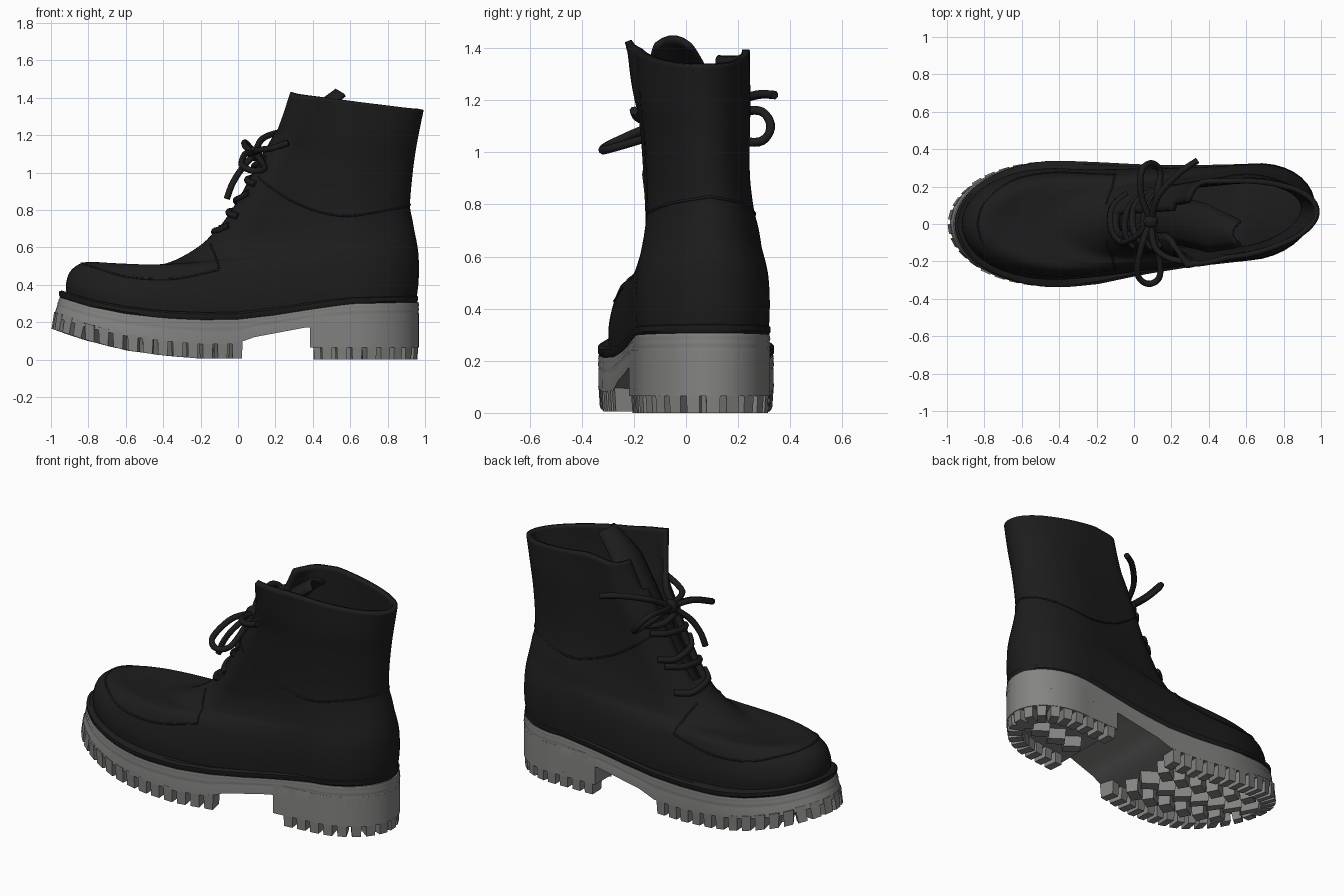
import bpy, bmesh, math
from mathutils import Vector
from mathutils.bvhtree import BVHTree

cube = bpy.data.objects.get("Cube")
if cube:
    bpy.data.objects.remove(cube, do_unlink=True)


def material(name, col):
    m = bpy.data.materials.new(name)
    m.use_nodes = True
    m.diffuse_color = (*col, 1)
    m.node_tree.nodes["Principled BSDF"].inputs["Base Color"].default_value = (*col, 1)
    return m


BLACK = material("black leather", (0.012, 0.012, 0.012))
GREY = material("grey rubber", (0.23, 0.23, 0.225))
N = 32  # samples along each side of an outline


def finish(name, bm, mat, angle=35, fix=True):
    if fix:
        bmesh.ops.recalc_face_normals(bm, faces=bm.faces)
    me = bpy.data.meshes.new(name)
    bm.to_mesh(me)
    bm.free()
    me.materials.append(mat)
    ob = bpy.data.objects.new(name, me)
    bpy.context.collection.objects.link(ob)
    bpy.ops.object.select_all(action='DESELECT')
    ob.select_set(True)
    bpy.context.view_layer.objects.active = ob
    bpy.ops.object.shade_smooth_by_angle(angle=math.radians(angle))
    return ob


def interp(pts):
    """Piecewise linear function through (x, value) pairs."""
    def f(x):
        if x <= pts[0][0]:
            return pts[0][1]
        for (a, va), (b, vb) in zip(pts, pts[1:]):
            if x <= b:
                return va + (vb - va) * (x - a) / (b - a)
        return pts[-1][1]
    return f


def catmull(rows, sub):
    out = []
    for i in range(len(rows) - 1):
        a, b, c, d = (rows[max(0, min(len(rows) - 1, i + o))] for o in (-1, 0, 1, 2))
        for s in range(sub):
            t = s / sub
            out.append([q + t / 2 * (r - p + t * (2*p - 5*q + 4*r - w + t * (3*(q - r) + w - p)))
                        for p, q, r, w in zip(a, b, c, d)])
    return out + [list(rows[-1])]


def round_end(t):
    return 1.0 if t >= 1 else math.sqrt(max(0, 1 - (1 - t) ** 2))


def ring(xf, xb, width, lf, lb, height, start=0.0):
    """Foot-shaped loop: rounded toe and heel, width and height given along x."""
    right, left = [], []
    for i in range(N + 1):
        u = (1 - math.cos(math.pi * i / N)) / 2
        u = start + (1 - start) * u
        x = xf + (xb - xf) * u
        h = width(x, u) * round_end((x - xf) / lf) * round_end((xb - x) / lb)
        right.append(Vector((x, centre(x) - h, height(x, u))))
        left.append(Vector((x, centre(x) + h, height(x, u))))
    if start:
        return right + left[::-1]
    return right + left[-2:0:-1]


def loft(rings, caps=True):
    bm = bmesh.new()
    vs = [[bm.verts.new(p) for p in r] for r in rings]
    n = len(vs[0])
    for a, b in zip(vs, vs[1:]):
        for j in range(n):
            k = (j + 1) % n
            bm.faces.new((a[j], a[k], b[k], b[j]))
    if caps:
        closed = n == 2 * N  # toe and heel tips are shared
        for r in (vs[0], vs[-1]):
            for i in range(N):
                q = [r[i], r[i + 1], r[(n - i - 1) % n if closed else n - 2 - i],
                     r[(n - i) % n if closed else n - 1 - i]]
                bm.faces.new(list(dict.fromkeys(q)))
    return bm


centre = interp([(-0.35, 0), (-0.2, 0.004), (0.0, 0.02), (0.3, 0.042), (0.6, 0.062), (0.97, 0.095)])
sole_width = interp([(-0.6, 0.333), (-0.4, 0.338), (-0.2, 0.325), (0.05, 0.292), (0.3, 0.27), (0.6, 0.257)])
welt_top = interp([(-0.96, 0.375), (-0.8, 0.325), (-0.6, 0.285), (-0.4, 0.262), (-0.2, 0.252), (0.0, 0.255),
                   (0.2, 0.278), (0.4, 0.31), (0.6, 0.338), (0.97, 0.347)])
tread = interp([(-1, 0.165), (-0.8, 0.1), (-0.6, 0.05), (-0.4, 0.022), (-0.2, 0.005), (0.05, 0.005), (0.1, 0)])
slab_low = interp([(-1, 0.235), (-0.8, 0.17), (-0.6, 0.125), (-0.4, 0.1), (-0.2, 0.082), (0.03, 0.085),
                   (0.06, 0.115), (0.38, 0.175), (0.97, 0.18)])


def sole_ring(t, grow=0.0):
    """Outline between the slab underside (t=0) and the welt line (t=1)."""
    def height(x, u):
        return slab_low(x) + (welt_top(x) - 0.04 - slab_low(x)) * t
    return ring(-0.985 + 0.03 * t - grow, 0.967 + grow, lambda x, u: sole_width(x) + grow, 0.55, 0.34, height)


# Platform sole with shallow moulded ridges
finish("sole", loft([sole_ring(t, g) for t, g in (
    (0, 0), (0.5, 0), (0.62, -0.002), (0.7, 0.002), (0.78, -0.002), (0.86, 0.001), (1, -0.002))]), GREY, 60)

# Welt around the upper
finish("welt", loft([ring(-0.955 - g, 0.96 + g, lambda x, u: sole_width(x) + g, 0.55, 0.34,
                          lambda x, u: welt_top(x) + d)
                     for g, d in ((-0.006, -0.042), (0.002, -0.03), (0.002, -0.01), (-0.012, 0))]), BLACK)

# Heel block
cut = (0.385 + 0.985) / (0.967 + 0.985)
finish("heel_block", loft([ring(-0.985, 0.967, lambda x, u: sole_width(x), 0.55, 0.34,
                                lambda x, u: z, cut) for z in (0.065, 0.24)]), GREY)


# Tread lugs: a row around the edge and angled blocks inside
def lug(bm, corners, high, flare=0.0):
    mid = sum(corners, Vector()) / 4
    low = [bm.verts.new((*(mid + (c - mid) * 0.88).xy, tread(c.x))) for c in corners]
    top = [bm.verts.new((c.x + flare, c.y, tread(c.x) + high)) for c in corners]
    bm.faces.new(low)
    bm.faces.new(top)
    for i in range(4):
        k = (i + 1) % 4
        bm.faces.new((low[i], low[k], top[k], top[i]))


edge = ring(-1.003, 0.967, lambda x, u: sole_width(x), 0.55, 0.34, lambda x, u: 0)
edge.append(edge[0])


def along(s):
    for a, b in zip(edge, edge[1:]):
        d = (b - a).length
        if s <= d:
            return a + (b - a) * (s / d)
        s -= d
    return edge[-1].copy()


total = sum((b - a).length for a, b in zip(edge, edge[1:]))
count = 56
for name, lo, hi in (("forefoot_lugs", -1.01, 0.02), ("heel_lugs", 0.375, 1.0)):
    bm = bmesh.new()
    for i in range(count):
        s = total * i / count
        a, b = along(s), along(s + total / count * 0.7)
        if lo <= min(a.x, b.x) and max(a.x, b.x) <= hi + 0.03:
            inward = Vector((a.y - b.y, b.x - a.x, 0)).normalized() * 0.1
            lug(bm, [a, b, b + inward * 0.97, a + inward * 0.97], 0.09, 0.02 if a.x < -0.85 else 0)
    for ix in range(16):
        x = -0.86 + ix * 0.125
        for iy in range(-1, 2):
            y = iy * 0.14
            reach = sole_width(x) * round_end((x + 1) / 0.55) * round_end((0.967 - x) / 0.34) - 0.13
            if not lo + 0.03 < x < hi - 0.02 or abs(y) > reach:
                continue
            turn = math.radians(35 if iy % 2 else -35)
            e = Vector((math.cos(turn), math.sin(turn), 0)) * 0.058
            f = Vector((-e.y, e.x, 0)) * 0.65
            o = Vector((x, y + centre(x), 0))
            lug(bm, [o - e - f, o + e - f, o + e + f, o - e + f], 0.09)
    finish(name, bm, GREY, 20)

# Upper: loops climb the instep in front and the heel behind
# toe x, toe z, heel x, heel z, toe width, heel width, toe rounding, heel rounding, sag, shift in y
rows = [(-0.91, 0.32, 0.955, 0.33, 0.326, 0.25, 0.55, 0.34, -0.11, 0),
        (-0.92, 0.40, 0.965, 0.41, 0.324, 0.255, 0.55, 0.34, -0.10, 0),
        (-0.89, 0.48, 0.967, 0.49, 0.295, 0.257, 0.55, 0.35, -0.09, 0),
        (-0.80, 0.523, 0.965, 0.56, 0.252, 0.252, 0.52, 0.36, -0.06, 0),
        (-0.63, 0.504, 0.957, 0.62, 0.205, 0.243, 0.46, 0.38, -0.025, 0),
        (-0.40, 0.51, 0.945, 0.68, 0.172, 0.232, 0.36, 0.4, -0.01, 0),
        (-0.21, 0.605, 0.932, 0.75, 0.16, 0.222, 0.26, 0.42, 0, 0),
        (-0.10, 0.72, 0.92, 0.82, 0.165, 0.21, 0.2, 0.42, 0, -0.005),
        (0.0, 0.87, 0.927, 0.93, 0.175, 0.203, 0.17, 0.42, 0, -0.012),
        (0.10, 1.06, 0.943, 1.07, 0.19, 0.207, 0.15, 0.42, 0, -0.018),
        (0.19, 1.22, 0.965, 1.2, 0.21, 0.213, 0.14, 0.42, 0, -0.025),
        (0.262, 1.425, 0.993, 1.335, 0.23, 0.205, 0.12, 0.45, 0, -0.03)]
SUB = 6
rings = []
for xf, zf, xb, zb, ef, eb, lf, lb, sag, shift in catmull(rows, SUB):
    loop = ring(xf, xb, lambda x, u: ef + (eb - ef) * min(1, u * 1.4), lf, lb,
                lambda x, u: zf + (zb - zf) * u + sag * math.sin(math.pi * u))
    rings.append([p + Vector((0, shift, 0)) for p in loop])
bm = loft(rings, caps=False)
skin = BVHTree.FromBMesh(bm)
# Open the throat, then flare the right flap outwards and drop the left one
bm.faces.ensure_lookup_table()
slit = []
for k in range(7 * SUB, len(rings) - 1):
    m = 2 if k < 10 * SUB else 3
    slit += [bm.faces[k * 2 * N + j] for j in range(2 * N) if j < m or j >= 2 * N - m]
bmesh.ops.delete(bm, geom=slit, context='FACES')
for v in bm.verts:
    t = max(0, min(1, (v.co.z - 1.15) / 0.27)) * max(0, min(1, (0.5 - v.co.x) / 0.2))
    if v.co.y < 0:
        v.co.y -= t * max(0, v.co.y + 0.235)
    else:
        v.co.z -= 0.05 * t
upper = finish("upper", bm, BLACK, 50, fix=False)
wall = upper.modifiers.new("leather", 'SOLIDIFY')
wall.thickness = 0.028
wall.offset = -1

# Tongue behind the laces, its tip leaning to the right side
bm = bmesh.new()
path = catmull([(-0.1, 0.015, 0.66), (0.01, 0.015, 0.83), (0.14, 0.015, 1.05), (0.24, 0.0, 1.2),
                (0.36, -0.03, 1.34), (0.5, -0.05, 1.45)], 4)
strip = []
for i, (x, y, z) in enumerate(path):
    w = 0.07 + 0.06 * min(1, (len(path) - 1 - i) / 5)
    strip.append([bm.verts.new((x + 0.02 + 0.05 * t * t, y + w * t, z - 0.03 * t * t))
                  for t in (-1, -0.6, -0.2, 0.2, 0.6, 1)])
for a, b in zip(strip, strip[1:]):
    for j in range(5):
        bm.faces.new((a[j], a[j + 1], b[j + 1], b[j]))
tongue = finish("tongue", bm, BLACK, 60)
tongue.modifiers.new("felt", 'SOLIDIFY').thickness = 0.02


def tube(name, pts, radius):
    cu = bpy.data.curves.new(name, 'CURVE')
    cu.dimensions = '3D'
    cu.bevel_depth = radius
    cu.bevel_resolution = 2
    cu.use_fill_caps = True
    sp = cu.splines.new('POLY')
    sp.points.add(len(pts) - 1)
    for p, co in zip(sp.points, pts):
        p.co = (*co, 1)
    sp.use_smooth = True
    cu.materials.append(BLACK)
    bpy.context.collection.objects.link(bpy.data.objects.new(name, cu))


def on_skin(pts, lift):
    out = []
    for p in catmull(pts, 8):
        co, no, _, _ = skin.find_nearest(Vector(p))
        out.append(co + no * lift)
    return out


# Seams on both sides
for side, s in (("right", -1), ("left", 1)):
    for name, pts in (
            ("apron_seam", [(-0.1, 0.25, 0.48), (-0.35, 0.27, 0.43), (-0.6, 0.24, 0.44), (-0.79, 0.13, 0.5), (-0.84, 0, 0.52)]),
            ("facing_seam", [(-0.1, 0.25, 0.48), (-0.12, 0.18, 0.55), (-0.15, 0.1, 0.62)]),
            ("ankle_seam", [(0.1, 0.15, 0.98), (0.3, 0.25, 0.84), (0.55, 0.25, 0.77), (0.8, 0.15, 0.8), (0.93, 0, 0.83)])):
        tube(side + "_" + name, on_skin([(x, centre(x) + s * y, z) for x, y, z in pts], -0.002), 0.005)

# Lace bars across the throat
for i, (x, z) in enumerate([(-0.12, 0.7), (-0.06, 0.79), (-0.01, 0.87), (0.04, 0.96), (0.09, 1.05)]):
    tilt = 0.025 if i % 2 else -0.025
    tube("lace_bar", on_skin([(x + 0.06, -0.12, z - tilt), (x, -0.06, z), (x, 0.1, z + tilt),
                              (x + 0.08, 0.17, z + tilt)], 0.01), 0.018)

# Bow
knot = (0.09, 0.015, 1.1)
for name, pts in (
        ("bow_loop_right", [knot, (0.04, -0.12, 1.1), (0.02, -0.27, 1.04), (0.08, -0.32, 1.01), (0.14, -0.27, 1.02), (0.12, -0.1, 1.07), knot]),
        ("bow_loop_left", [knot, (0.04, 0.15, 1.14), (0.04, 0.28, 1.16), (0.09, 0.325, 1.1), (0.14, 0.28, 1.04), (0.12, 0.14, 1.06), knot]),
        ("lace_end_left", [knot, (0.13, 0.15, 1.18), (0.24, 0.27, 1.22), (0.34, 0.34, 1.22)]),
        ("lace_end_right", [knot, (0.11, -0.12, 1.12), (0.18, -0.18, 1.13), (0.27, -0.2, 1.16)]),
        ("lace_end_front", [knot, (0.02, -0.06, 1.02), (-0.03, -0.09, 0.94), (-0.06, -0.1, 0.86)])):
    tube(name, catmull(pts, 6), 0.017)
bm = bmesh.new()
bmesh.ops.create_uvsphere(bm, u_segments=16, v_segments=10, radius=0.04)
bmesh.ops.translate(bm, verts=bm.verts, vec=knot)
finish("knot", bm, BLACK, 60)
